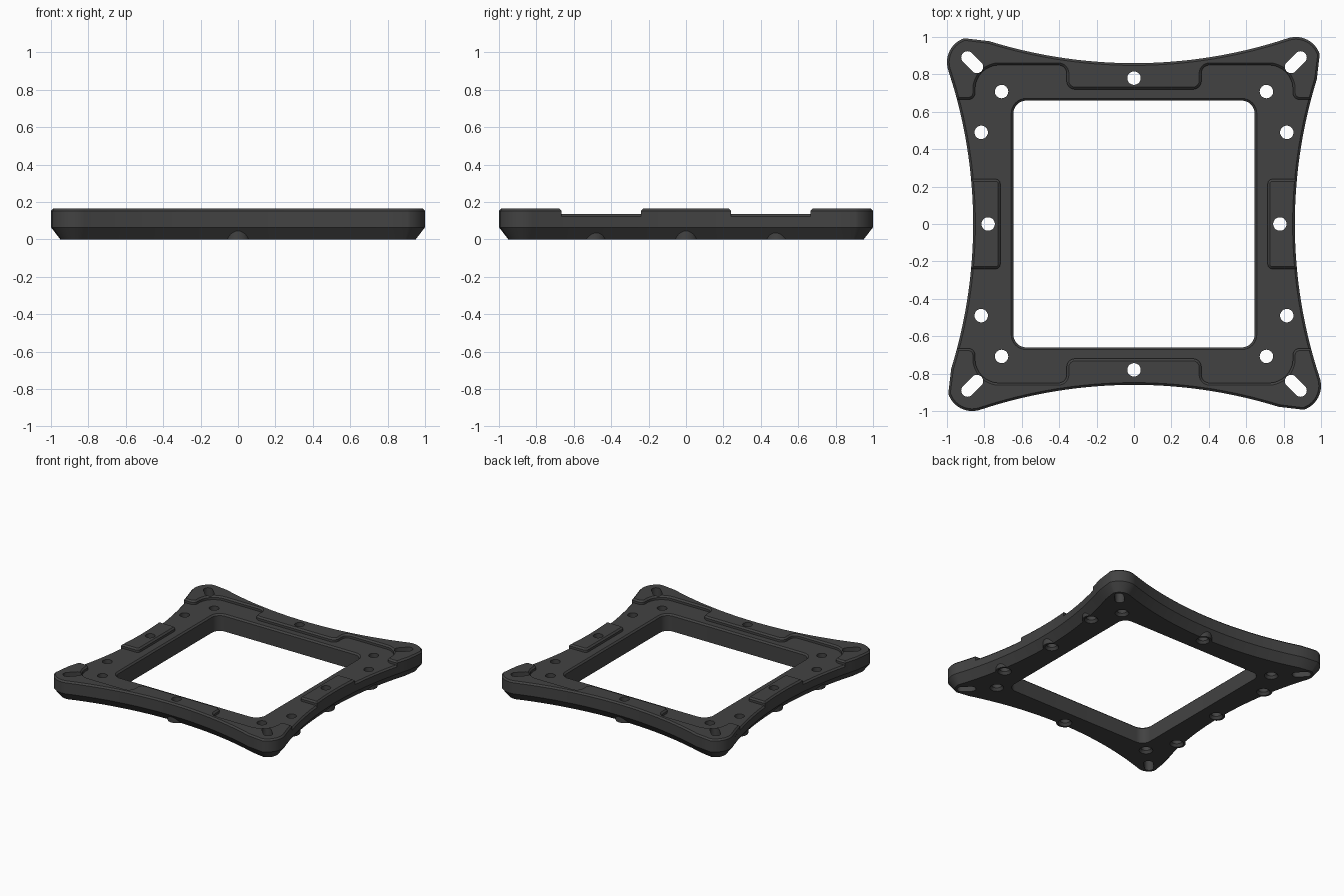
import bpy, bmesh, math
from mathutils import Vector

cube = bpy.data.objects.get("Cube")
if cube:
    bpy.data.objects.remove(cube, do_unlink=True)

charcoal = bpy.data.materials.new("charcoal_plastic")
charcoal.use_nodes = True
COLOUR = (0.055, 0.055, 0.055, 1)
charcoal.diffuse_color = COLOUR
charcoal.node_tree.nodes["Principled BSDF"].inputs["Base Color"].default_value = COLOUR

EDGE = 0.012                      # small edge chamfer
FLOOR, TOP = 0.135, 0.165         # recessed and raised levels


def outline(d):
    """Concave-sided plate outline with round corners, inset by d."""
    c, r, mid = 0.865, 0.135, 0.86
    big = (c * c + (c - mid) ** 2 - r * r) / (2 * (r + c - mid))
    half = math.atan2(c, mid + big - c)
    pts = []
    for k in range(4):
        turn = k * math.pi / 2
        quarter = []
        for i in range(32):       # concave side
            a = half - 2 * half * i / 32
            quarter.append((math.sin(a) * (big + d), mid + big - math.cos(a) * (big + d)))
        start, sweep = math.pi * 1.5 + half, math.pi / 2 + 2 * half
        for i in range(20):       # round corner
            a = math.pi / 2 - half + half * 2 + sweep * i / 20
            quarter.append((-c + math.cos(a) * (r - d), c + math.sin(a) * (r - d)))
        for x, y in quarter:
            pts.append((x * math.cos(turn) - y * math.sin(turn),
                        x * math.sin(turn) + y * math.cos(turn)))
    return pts


def rounded(corners, d=0):
    """Right-angled counter-clockwise polygon with filleted corners, grown by d."""
    pts, n = [], len(corners)
    for i, (x, y, r) in enumerate(corners):
        p = Vector((x, y))
        e1 = (p - Vector(corners[i - 1][:2])).normalized()
        e2 = (Vector(corners[(i + 1) % n][:2]) - p).normalized()
        n1, n2 = Vector((e1.y, -e1.x)), Vector((e2.y, -e2.x))
        p = p + (n1 + n2) * d
        if r == 0:
            pts.append(tuple(p))
            continue
        r += d if e1.cross(e2) > 0 else -d
        centre = p - e1 * r + e2 * r
        for k in range(9):
            a = k * math.pi / 16
            pts.append(tuple(centre + e1 * r * math.sin(a) - e2 * r * math.cos(a)))
    return pts


def circle(x, y, r, n=32):
    return [(x + r * math.cos(2 * math.pi * i / n), y + r * math.sin(2 * math.pi * i / n))
            for i in range(n)]


def slot(x, y, r, half):
    """Stadium shape whose long axis points at the plate centre."""
    axis = math.atan2(y, x)
    pts = []
    for end in (0, 1):
        mx = x + half * math.cos(axis + end * math.pi)
        my = y + half * math.sin(axis + end * math.pi)
        for i in range(13):
            a = axis + end * math.pi - math.pi / 2 + math.pi * i / 12
            pts.append((mx + r * math.cos(a), my + r * math.sin(a)))
    return pts


def loft(name, stacks):
    """Closed solids, each a list of (z, ring) levels."""
    bm = bmesh.new()
    for levels in stacks:
        rings = [[bm.verts.new((x, y, z)) for x, y in ring] for z, ring in levels]
        n = len(rings[0])
        for low, high in zip(rings, rings[1:]):
            for i in range(n):
                j = (i + 1) % n
                bm.faces.new((low[i], low[j], high[j], high[i]))
        bm.faces.new(rings[0][::-1])
        bm.faces.new(rings[-1])
    bmesh.ops.recalc_face_normals(bm, faces=bm.faces)
    mesh = bpy.data.meshes.new(name)
    bm.to_mesh(mesh)
    bm.free()
    mesh.materials.append(charcoal)
    obj = bpy.data.objects.new(name, mesh)
    bpy.context.collection.objects.link(obj)
    return obj


def select(obj):
    bpy.ops.object.select_all(action='DESELECT')
    obj.select_set(True)
    bpy.context.view_layer.objects.active = obj


def boolean(obj, tool, operation='DIFFERENCE'):
    select(obj)
    mod = obj.modifiers.new("cut", 'BOOLEAN')
    mod.operation, mod.solver, mod.object = operation, 'EXACT', tool
    bpy.ops.object.modifier_apply(modifier=mod.name)


# Plate with chamfered underside, and the raised layer above it
plate = loft("frame_plate", [[(0, outline(0.05)), (0.065, outline(0)),
                              (FLOOR - EDGE, outline(0)), (FLOOR, outline(EDGE))]])
pads = loft("raised_pads", [[(FLOOR - EDGE, outline(0)), (TOP - EDGE, outline(0)),
                             (TOP, outline(EDGE))]])

# Recess outline: one quarter, mirrored to all four
q = [(0.715, 0.24, 0.025), (1.1, 0.24, 0), (1.1, 0.665, 0), (0.85, 0.665, 0.035),
     (0.85, 0.85, 0.13), (0.36, 0.85, 0.045), (0.36, 0.72, 0.045)]
recess = (q + [(-x, y, r) for x, y, r in q[::-1]] + [(-x, -y, r) for x, y, r in q]
          + [(x, -y, r) for x, y, r in q[::-1]])
recess_cutter = loft("recess_cutter", [[(0.1, rounded(recess)), (TOP - EDGE, rounded(recess)),
                                        (TOP, rounded(recess, EDGE)), (0.3, rounded(recess, EDGE))]])
boolean(pads, recess_cutter)

# Bosses around the edge holes
signs = [(sx, sy) for sx in (-1, 1) for sy in (-1, 1)]
edge_holes = [(0, 0.78), (0, -0.78), (0.78, 0), (-0.78, 0)]
edge_holes += [(0.817 * sx, 0.49 * sy) for sx, sy in signs]
corner_holes = [(0.708 * sx, 0.708 * sy) for sx, sy in signs]
bosses = loft("boss_tool", [[(0, circle(x, y, 0.065)), (0.1, circle(x, y, 0.065))]
                            for x, y in edge_holes])
boolean(plate, bosses, 'UNION')

# Central window
w, h = 0.645, 0.66
window = [(w, -h, 0.07), (w, h, 0.07), (-w, h, 0.07), (-w, -h, 0.07)]
window_cutter = loft("window_cutter", [[(-0.1, rounded(window)), (FLOOR - EDGE, rounded(window)),
                                        (FLOOR, rounded(window, EDGE)), (0.3, rounded(window, EDGE))]])
boolean(plate, window_cutter)

# Screw holes, flared below, and diagonal corner slots
hole_cutter = loft("hole_cutter", [[(-0.02, circle(x, y, 0.05)), (0, circle(x, y, 0.05)),
                                    (0.02, circle(x, y, 0.036)), (0.3, circle(x, y, 0.036))]
                                   for x, y in edge_holes + corner_holes])
slot_cutter = loft("slot_cutter", [[(z, slot(0.865 * sx, 0.865 * sy, 0.034, 0.035))
                                    for z in (-0.1, 0.3)] for sx, sy in signs])
for part in (plate, pads):
    boolean(part, hole_cutter)
    boolean(part, slot_cutter)

for tool in (recess_cutter, bosses, window_cutter, hole_cutter, slot_cutter):
    bpy.data.objects.remove(tool, do_unlink=True)

for part in (plate, pads):
    select(part)
    bpy.ops.object.shade_smooth_by_angle(angle=math.radians(30))
